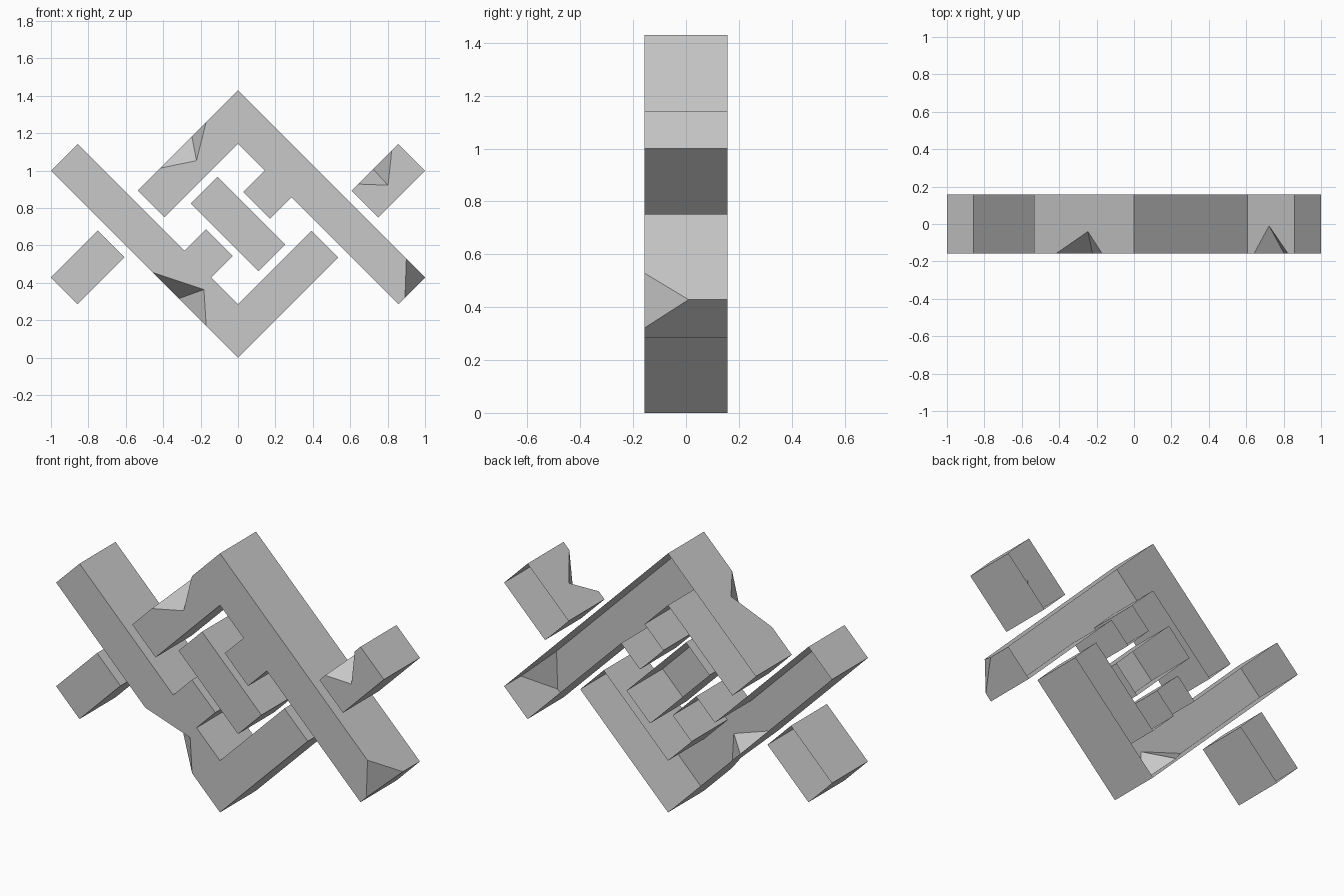
import bpy
import bmesh
from mathutils import Vector

cube = bpy.data.objects.get("Cube")
if cube:
    bpy.data.objects.remove(cube, do_unlink=True)

UNIT = 1 / 7      # grid step of the interlaced pattern
HALF = 0.157      # half thickness

stone = bpy.data.materials.new("grey_stone")
stone.use_nodes = True
GREY = (0.58, 0.58, 0.58, 1)
stone.diffuse_color = GREY
stone.node_tree.nodes["Principled BSDF"].inputs["Base Color"].default_value = GREY


def turned(outline):
    """Half turn about the centre of the pattern."""
    return [(-x, 10 - z) for x, z in outline]


def slab(name, outline, edge_chips=None, corner_chips=None):
    """Open-backed slab from a counter-clockwise outline, in grid steps.
    edge_chips: edge -> (start, end, deepest fraction, depth y, inner point)
    corner_chips: corner -> (fraction on edge before, fraction after, depth y)"""
    edge_chips, corner_chips = edge_chips or {}, corner_chips or {}
    bm = bmesh.new()
    pts = [Vector((x * UNIT, 0, z * UNIT)) for x, z in outline]
    n = len(pts)

    def vert(p, y):
        return bm.verts.new((p.x, y, p.z))

    back = [vert(p, HALF) for p in pts]
    entry, leave, deep = [], [], []
    # Front corners, each either sharp or broken off
    for i, p in enumerate(pts):
        if i in corner_chips:
            before, after, y = corner_chips[i]
            a = vert(pts[i - 1].lerp(p, before), -HALF)
            b = vert(p.lerp(pts[(i + 1) % n], after), -HALF)
            d = vert(p, y)
            bm.faces.new((b, a, d))
            entry.append([d, a])
            leave.append([b, d])
            deep.append([a, b])
        else:
            v = vert(p, -HALF)
            entry.append([v])
            leave.append([v])
            deep.append([v])
    # Side walls, with notches broken out of the front edge
    front = []
    for i in range(n):
        j = (i + 1) % n
        front += deep[i]
        notch = []
        if i in edge_chips:
            start, end, low, y, inner = edge_chips[i]
            a = vert(pts[i].lerp(pts[j], start), -HALF)
            b = vert(pts[i].lerp(pts[j], end), -HALF)
            d = vert(pts[i].lerp(pts[j], low), y)
            c = bm.verts.new((inner[0], -HALF, inner[1]))
            bm.faces.new((c, a, d))
            bm.faces.new((b, c, d))
            front += [a, c, b]
            notch = [b, d, a]
        bm.faces.new([back[i], back[j]] + entry[j] + notch + leave[i])
    bm.faces.new(front)

    mesh = bpy.data.meshes.new(name)
    bm.to_mesh(mesh)
    bm.free()
    mesh.materials.append(stone)
    obj = bpy.data.objects.new(name, mesh)
    bpy.context.collection.objects.link(obj)
    return obj


# Two hooked bands, one the half turn of the other
hook = [(-7, 7), (0, 0), (3.75, 3.75), (2.75, 4.75), (0, 2), (-1, 3),
        (-0.2, 3.8), (-1.2, 4.8), (-2, 4), (-6, 8)]
slab("lower_band", hook,
     edge_chips={0: (0.545, 0.83, 0.684, -0.03, (-0.182, 0.364))})
slab("upper_band", turned(hook),
     edge_chips={1: (0.32, 0.775, 0.46, -0.04, (-0.222, 1.053))},
     corner_chips={0: (0.25, 0.1, 0.01)})

# Short end pieces that appear to pass under the bands
stub = [(6, 8), (4.25, 6.25), (5.25, 5.25), (7, 7)]
slab("left_end_piece", stub,
     edge_chips={0: (0.14, 0.86, 0.54, -0.01, (0.802, 0.922))})
slab("right_end_piece", turned(stub))

# Middle piece
slab("centre_bar", [(-0.77, 6.77), (-1.77, 5.77), (0.77, 3.23), (1.77, 4.23)])
